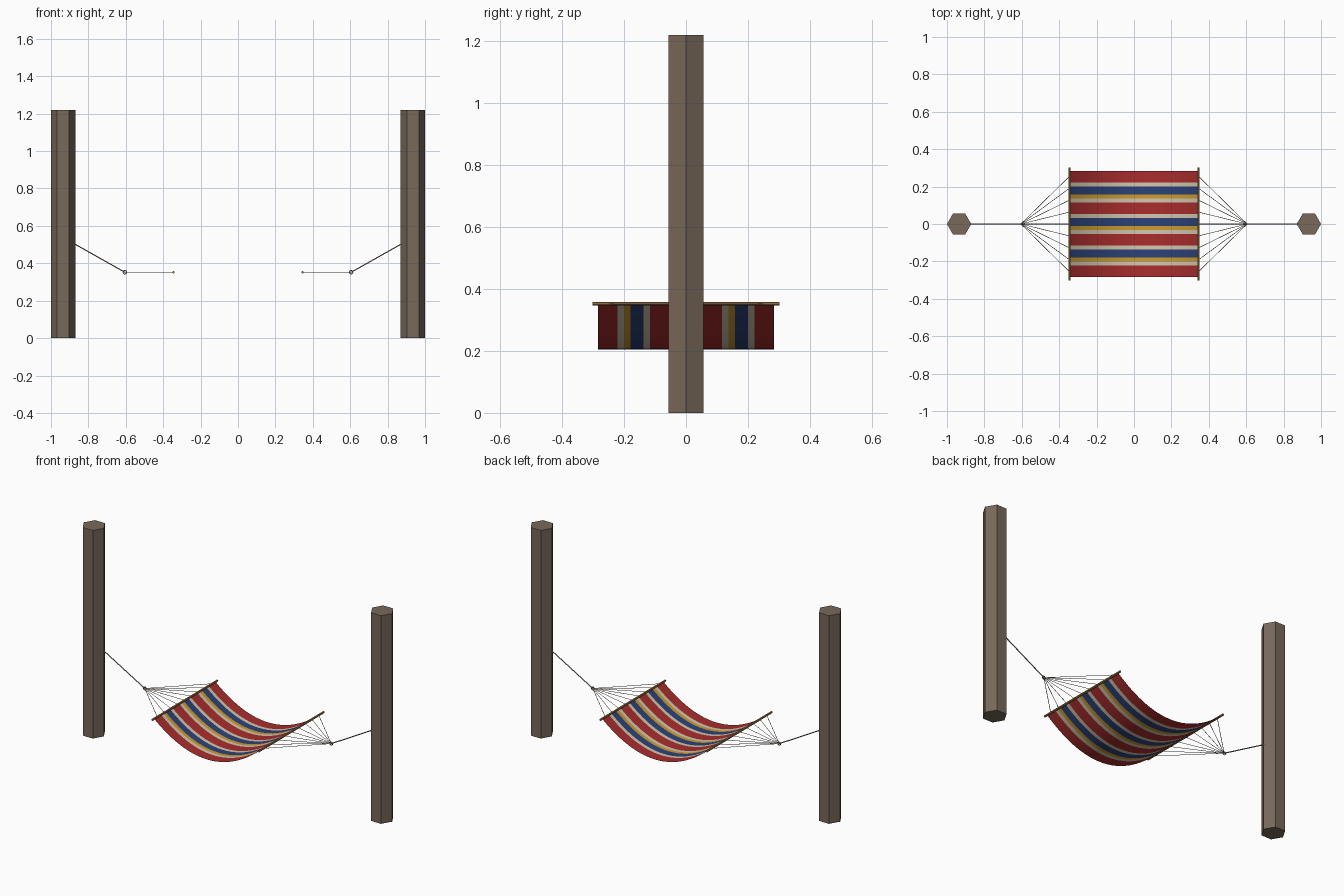
import bpy, bmesh, math
from mathutils import Vector

if "Cube" in bpy.data.objects:
    bpy.data.objects.remove(bpy.data.objects["Cube"])


def mat(name, rgb):
    m = bpy.data.materials.new(name)
    m.diffuse_color = (*rgb, 1)
    m.use_nodes = True
    m.node_tree.nodes["Principled BSDF"].inputs["Base Color"].default_value = m.diffuse_color
    return m


WOOD = mat("weathered wood", (0.19, 0.14, 0.10))
BAR = mat("bar wood", (0.43, 0.22, 0.075))
ROPE = mat("rope", (0.36, 0.32, 0.25))
METAL = mat("ring metal", (0.12, 0.12, 0.13))
RED = mat("red cloth", (0.40, 0.026, 0.026))
CREAM = mat("cream cloth", (0.66, 0.57, 0.43))
BLUE = mat("blue cloth", (0.024, 0.055, 0.19))
YELLOW = mat("yellow cloth", (0.60, 0.33, 0.03))


def rod(name, a, b, r, sides, material):
    """Straight cylinder from a to b."""
    a, b = Vector(a), Vector(b)
    bpy.ops.mesh.primitive_cylinder_add(vertices=sides, radius=r, depth=(b - a).length,
                                        location=(a + b) / 2)
    ob = bpy.context.object
    ob.name = name
    ob.rotation_euler = (b - a).to_track_quat('Z', 'Y').to_euler()
    ob.data.materials.append(material)
    return ob


BAR_X, RING_X, HANG_Z = 0.345, 0.605, 0.352

for side, s in (("left", -1), ("right", 1)):
    # six-sided post with a corner pointing along x
    post = rod(side + "_post", (s * 0.935, 0, 0), (s * 0.935, 0, 1.22), 0.065, 6, WOOD)
    post.rotation_euler = (0, 0, math.radians(90))
    # spreader bar
    bar = rod(side + "_spreader_bar", (s * BAR_X, -0.302, HANG_Z),
              (s * BAR_X, 0.302, HANG_Z), 0.006, 8, BAR)
    # rope from post to ring
    rod(side + "_hanging_rope", (s * 0.88, 0, 0.507), (s * RING_X, 0, HANG_Z), 0.003, 6, ROPE)
    # ring
    bpy.ops.mesh.primitive_torus_add(major_segments=16, minor_segments=6, major_radius=0.009,
                                     minor_radius=0.0025, location=(s * RING_X, 0, HANG_Z),
                                     rotation=(math.pi / 2, 0, 0))
    ring = bpy.context.object
    ring.name = side + "_ring"
    ring.data.materials.append(METAL)
    # fan of thin cords from ring to bar
    for i in range(9):
        y = -0.255 + 0.51 * i / 8
        rod(f"{side}_cord_{i + 1}", (s * RING_X, 0, HANG_Z), (s * BAR_X, y, HANG_Z),
            0.0015, 4, ROPE)

# sagging striped cloth, 27 equal strips wide
PATTERN = [0, 0, 0, 1, 2, 2, 3, 1]
STRIPS, SEGS, HALF_W = 27, 24, 0.284
bm = bmesh.new()
grid = []
for i in range(SEGS + 1):
    t = -1 + 2 * i / SEGS
    z = 0.205 + (HANG_Z - 0.205) * t * t
    grid.append([bm.verts.new((t * BAR_X, HALF_W - 2 * HALF_W * j / STRIPS, z))
                 for j in range(STRIPS + 1)])
for i in range(SEGS):
    for j in range(STRIPS):
        f = bm.faces.new((grid[i][j], grid[i][j + 1], grid[i + 1][j + 1], grid[i + 1][j]))
        f.material_index = PATTERN[j % 8]
        f.smooth = True
me = bpy.data.meshes.new("cloth")
bm.to_mesh(me)
bm.free()
for m in (RED, CREAM, BLUE, YELLOW):
    me.materials.append(m)
cloth = bpy.data.objects.new("hammock_cloth", me)
bpy.context.collection.objects.link(cloth)
